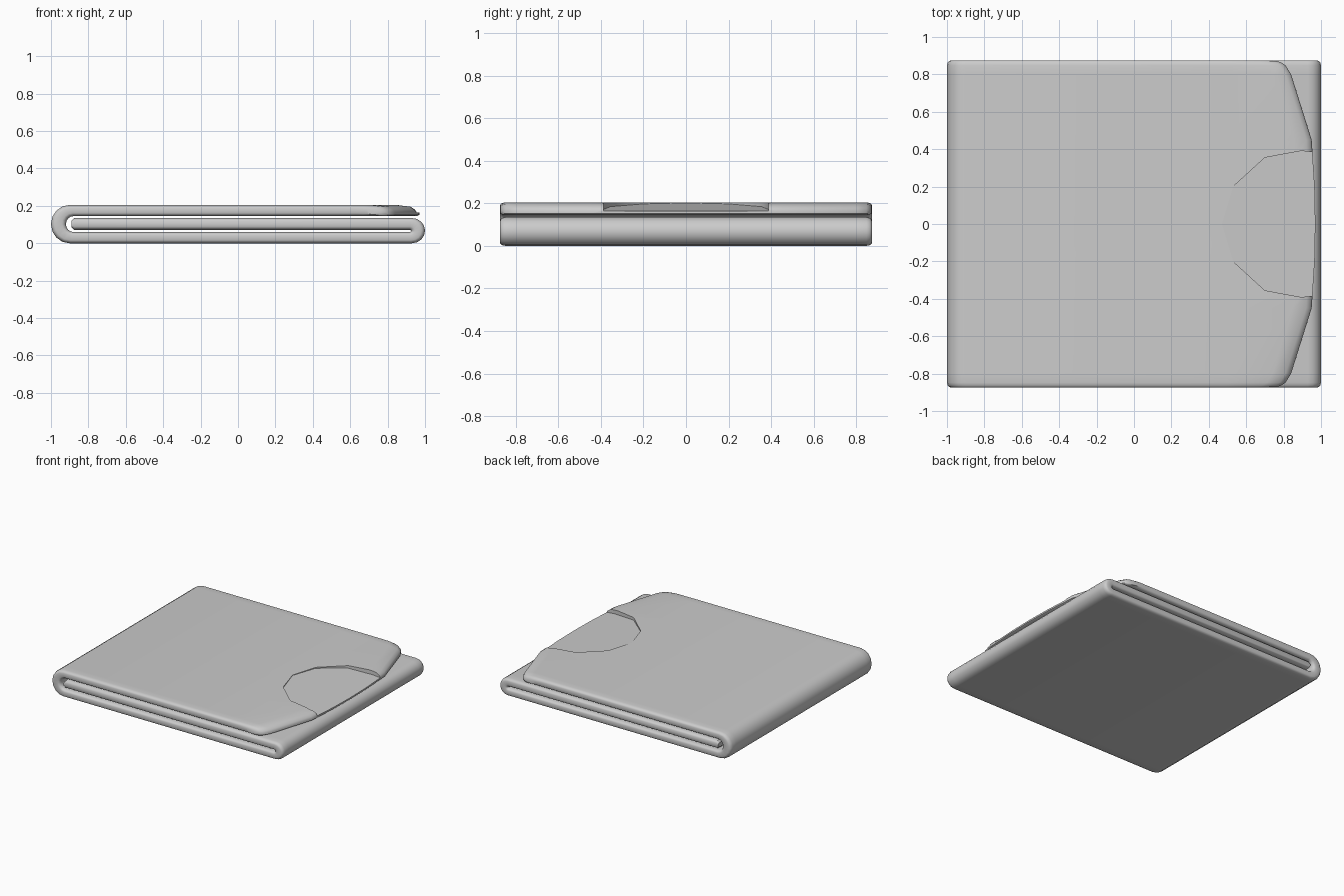
import bpy, bmesh, math
from mathutils import Vector

if "Cube" in bpy.data.objects:
    bpy.data.objects.remove(bpy.data.objects["Cube"])


def make_object(name, verts, faces):
    mesh = bpy.data.meshes.new(name)
    mesh.from_pydata(verts, [], faces)
    bm = bmesh.new()
    bm.from_mesh(mesh)
    bmesh.ops.recalc_face_normals(bm, faces=bm.faces)
    bm.to_mesh(mesh)
    bm.free()
    ob = bpy.data.objects.new(name, mesh)
    bpy.context.collection.objects.link(ob)
    return ob


def fold(start, end, outer, inner, steps=8):
    """Pairs of outer/inner points around a fold; each arc is (cx, cz, rx, rz)."""
    pairs = []
    for i in range(steps + 1):
        a = math.radians(start + (end - start) * i / steps)
        pairs.append(tuple((cx + rx * math.cos(a), cz + rz * math.sin(a))
                           for cx, cz, rx, rz in (outer, inner)))
    return pairs


def section(tip):
    """Folded strip cross-section with the flap ending at x = tip."""
    pairs = [((-.89, .12), (-.89, .085)), ((-.877, .135), (-.877, .072))]
    pairs += fold(90, -90, (.93, .0675, .07, .0675), (.915, .066, .01, .006))
    pairs += fold(-90, -270, (-.90, .1025, .10, .1025), (-.88, .1025, .04, .0425))
    pairs += [((.5, .205), (.5, .145)),
              ((tip - .10, .204), (tip - .10, .145)),
              ((tip - .03, .195), (tip - .03, .145)),
              ((tip - .008, .18), (tip - .012, .146)),
              ((tip, .167), (tip, .152))]
    return pairs


# Folded body: rows are (y, flap tip x, thickness factor), mirrored in y
half = [(.875, .72, .45), (.871, .765, .72), (.862, .79, .9), (.848, .81, 1),
        (.80, .84, 1), (.45, .95, 1), (.2, .966, 1)]
rows = [(-y, t, k) for y, t, k in half] + [(0, .97, 1)] + half[::-1]
verts, faces = [], []
for y, tip, k in rows:
    pairs = section(tip)
    outer, inner = [], []
    for o, i in pairs:
        o, i = Vector(o), Vector(i)
        m = (o + i) / 2
        outer.append(m + (o - m) * k)
        inner.append(m + (i - m) * k)
    verts += [(p.x, y, p.y) for p in outer + inner[::-1]]
count = len(pairs)
n = 2 * count
for r in range(len(rows) - 1):
    for j in range(n):
        a, b = r * n + j, r * n + (j + 1) % n
        faces.append((a, b, b + n, a + n))
for base in (0, (len(rows) - 1) * n):
    for j in range(count - 1):
        faces.append((base + j, base + j + 1, base + n - 2 - j, base + n - 1 - j))
wallet = make_object("folded_body", verts, faces)

# Thumb notch: sloping recess cut into the flap edge
side = [(.53, .20), (.70, .355), (.89, .39), (1.1, .38)]
outline = [(.47, 0)] + side + [(x, -y) for x, y in side[::-1]]
m = len(outline)
floor = [(x, y, .202 - (x - .47) * .076) for x, y in outline]
roof = [(x, y, .3) for x, y in outline]
sides = [(i, (i + 1) % m, (i + 1) % m + m, i + m) for i in range(m)]
cutter = make_object("notch_cutter", floor + roof,
                     [tuple(range(m)), tuple(range(m, 2 * m))] + sides)
cutter.hide_render = True
mod = wallet.modifiers.new("notch", 'BOOLEAN')
mod.operation = 'DIFFERENCE'
mod.solver = 'EXACT'
mod.object = cutter
bpy.context.view_layer.objects.active = wallet
wallet.select_set(True)
bpy.ops.object.modifier_apply(modifier=mod.name)
bpy.data.objects.remove(cutter)
bpy.ops.object.shade_smooth_by_angle(angle=math.radians(40))
